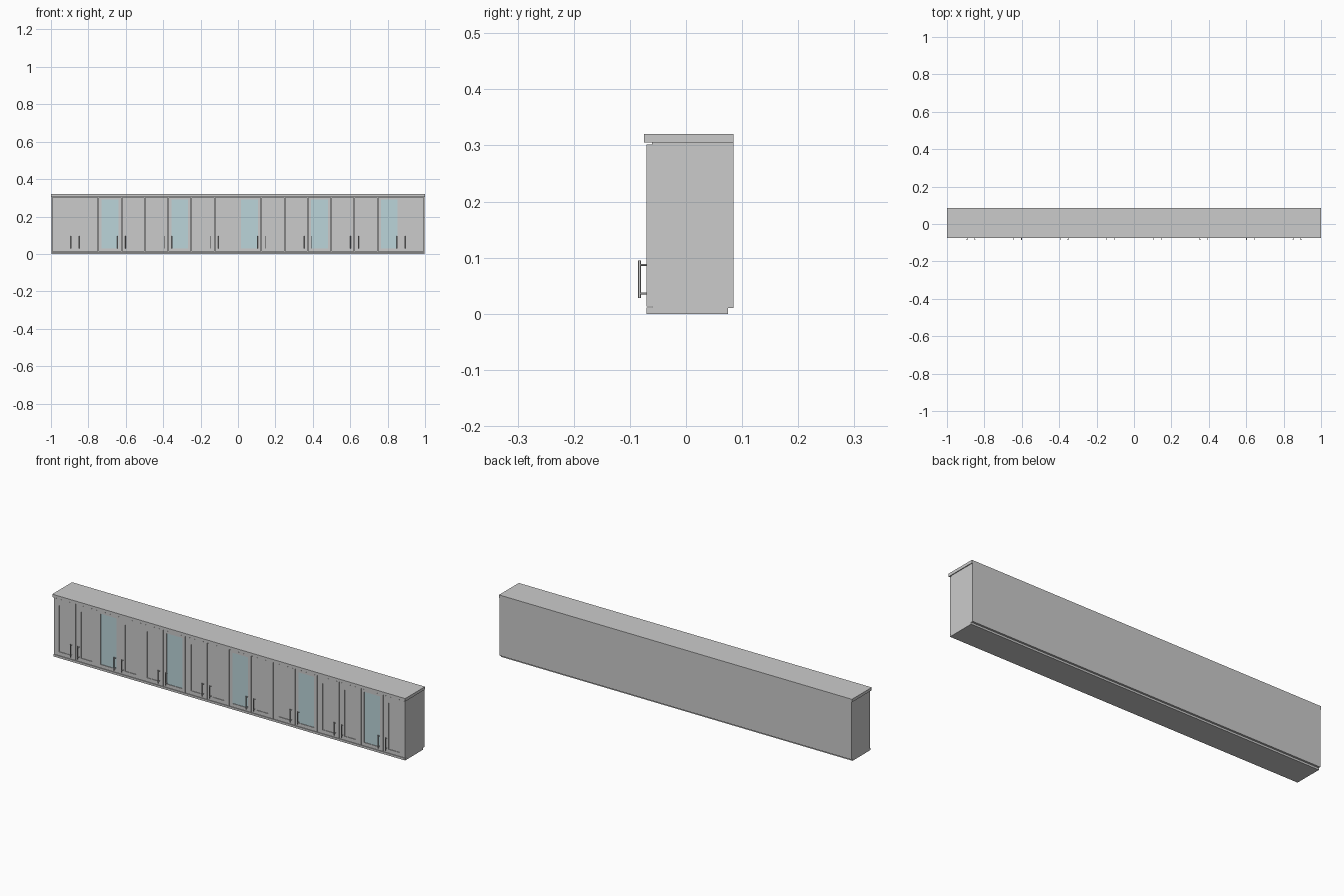
import bpy, bmesh
from mathutils import Matrix, Vector

if "Cube" in bpy.data.objects:
    bpy.data.objects.remove(bpy.data.objects["Cube"])

glass_mat = bpy.data.materials.new("pale_glass")
glass_mat.diffuse_color = (0.50, 0.66, 0.70, 1)
glass_mat.use_nodes = True
glass_mat.node_tree.nodes["Principled BSDF"].inputs["Base Color"].default_value = glass_mat.diffuse_color


def add_box(bm, x0, x1, y0, y1, z0, z1):
    size = Matrix.Diagonal((x1 - x0, y1 - y0, z1 - z0, 1))
    mid = Matrix.Translation(((x0 + x1) / 2, (y0 + y1) / 2, (z0 + z1) / 2))
    return bmesh.ops.create_cube(bm, size=1, matrix=mid @ size)["verts"]


def finish(bm, name, mat=None):
    mesh = bpy.data.meshes.new(name)
    bm.to_mesh(mesh)
    bm.free()
    ob = bpy.data.objects.new(name, mesh)
    bpy.context.collection.objects.link(ob)
    if mat:
        mesh.materials.append(mat)
    return ob


def box(name, *dims, mat=None):
    bm = bmesh.new()
    add_box(bm, *dims)
    return finish(bm, name, mat)


HALF = 0.996            # half width of the cabinet run
W = 2 * HALF / 16       # door pitch
FRONT, BACK = -0.070, -0.061
Z0, Z1 = 0.013, 0.302   # door bottom and top

# Carcass, plinth and worktop
box("carcass", -HALF, HALF, BACK, 0.085, 0.01, 0.305)
box("plinth", -HALF, HALF, FRONT, 0.075, 0.0, 0.011)
box("worktop", -1, 1, -0.075, 0.085, 0.305, 0.32)


def framed_door(name, x, left, right, low, high, depth, pane=None):
    """Door front: four frame members around a recessed panel or pane."""
    a, b = x + 0.0012, x + W - 0.0012
    l, r = x + left, x + right
    bm = bmesh.new()
    add_box(bm, a, l, FRONT, BACK, Z0, Z1)
    add_box(bm, r, b, FRONT, BACK, Z0, Z1)
    add_box(bm, l, r, FRONT, BACK, Z0, low)
    add_box(bm, l, r, FRONT, BACK, high, Z1)
    if not pane:
        add_box(bm, l, r, FRONT + depth, BACK, low, high)
    finish(bm, name)
    if pane:
        box("glass_pane", l, r, FRONT + depth, BACK, low, high, mat=pane)


def handle(x):
    """Round bar on two short posts."""
    bm = bmesh.new()
    bmesh.ops.create_cone(bm, cap_ends=True, segments=12, radius1=0.0023, radius2=0.0023,
                          depth=0.067, matrix=Matrix.Translation((x, -0.0828, 0.0615)))
    for z in (0.0365, 0.0870):
        m = Matrix.Translation((x, -0.0765, z)) @ Matrix.Rotation(1.5707963, 4, "X")
        bmesh.ops.create_cone(bm, cap_ends=True, segments=10, radius1=0.0017,
                              radius2=0.0017, depth=0.013, matrix=m)
    ob = finish(bm, "door_handle")
    for p in ob.data.polygons:
        p.use_smooth = len(p.vertices) == 4


# Sixteen doors in eight pairs, five of them glazed
for i in range(16):
    x = -HALF + i * W
    if i in (2, 5, 8, 11, 14):
        framed_door("glazed_door", x, 0.017, 0.107, 0.03, 0.29, 0.003, glass_mat)
    else:
        framed_door("panel_door", x, 0.031, W - 0.031, 0.032, 0.27, 0.003)
    handle(x + W - 0.021 if i % 2 == 0 else x + 0.021)
